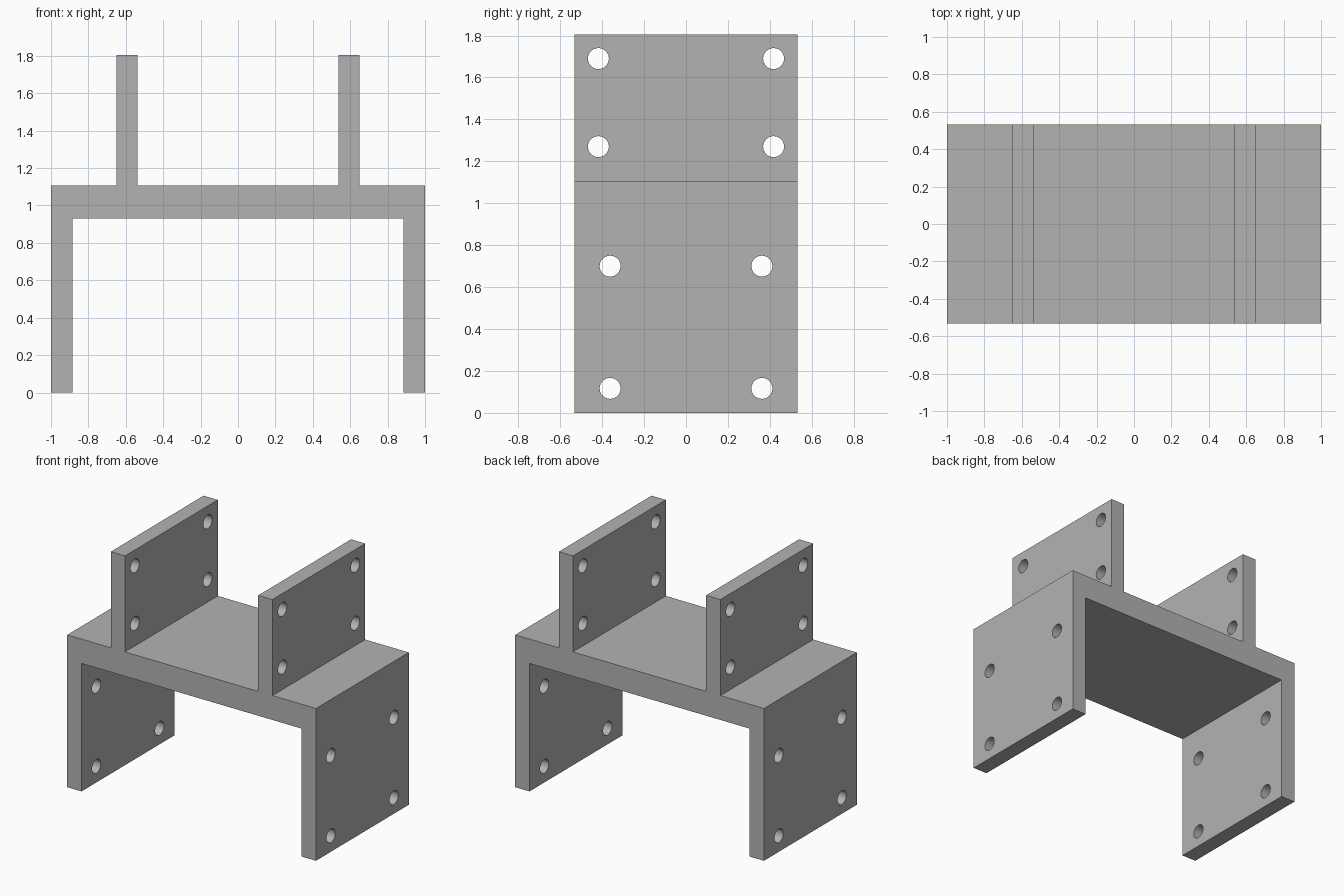
import bpy, bmesh, math
from mathutils import Matrix

if "Cube" in bpy.data.objects:
    bpy.data.objects.remove(bpy.data.objects["Cube"])

HALF_DEPTH = 0.533
HOLE_RADIUS = 0.05

metal = bpy.data.materials.new("plain grey")
metal.diffuse_color = (0.45, 0.45, 0.45, 1)
metal.use_nodes = True
metal.node_tree.nodes["Principled BSDF"].inputs["Base Color"].default_value = metal.diffuse_color


def make_object(name, bm):
    bmesh.ops.recalc_face_normals(bm, faces=bm.faces)
    mesh = bpy.data.meshes.new(name)
    bm.to_mesh(mesh)
    bm.free()
    obj = bpy.data.objects.new(name, mesh)
    bpy.context.collection.objects.link(obj)
    return obj


# Bracket body: half of the front profile, mirrored in x and extruded along y
half = [(0.885, 0.93), (0.885, 0), (1, 0), (1, 1.107),
        (0.65, 1.107), (0.65, 1.805), (0.536, 1.805), (0.536, 1.107)]
profile = half + [(-x, z) for x, z in reversed(half)]
bm = bmesh.new()
face = bm.faces.new([bm.verts.new((x, -HALF_DEPTH, z)) for x, z in profile])
extruded = bmesh.ops.extrude_face_region(bm, geom=[face], use_keep_orig=True)
moved = [v for v in extruded["geom"] if isinstance(v, bmesh.types.BMVert)]
bmesh.ops.translate(bm, verts=moved, vec=(0, 2 * HALF_DEPTH, 0))
bracket = make_object("bracket", bm)
bracket.data.materials.append(metal)

# Screw holes: cylinders along x through both legs and both upper plates
bm = bmesh.new()
for y, z in [(0.362, 0.117), (0.362, 0.70), (0.418, 1.27), (0.418, 1.69)]:
    for side in (-1, 1):
        bmesh.ops.create_cone(
            bm, cap_ends=True, segments=32, radius1=HOLE_RADIUS,
            radius2=HOLE_RADIUS, depth=2.4,
            matrix=Matrix.Translation((0, side * y, z))
            @ Matrix.Rotation(math.pi / 2, 4, 'Y'))
cutter = make_object("hole_cutter", bm)
cutter.data.materials.append(metal)
cutter.hide_render = True

cut = bracket.modifiers.new("screw holes", 'BOOLEAN')
cut.operation = 'DIFFERENCE'
cut.solver = 'EXACT'
cut.object = cutter

# Apply the cut, drop the cutter, keep flat faces sharp and hole walls smooth
bpy.context.view_layer.objects.active = bracket
bracket.select_set(True)
cutter.select_set(False)
bpy.ops.object.modifier_apply(modifier=cut.name)
bpy.data.objects.remove(cutter, do_unlink=True)
bpy.ops.object.shade_smooth_by_angle(angle=math.radians(30))
